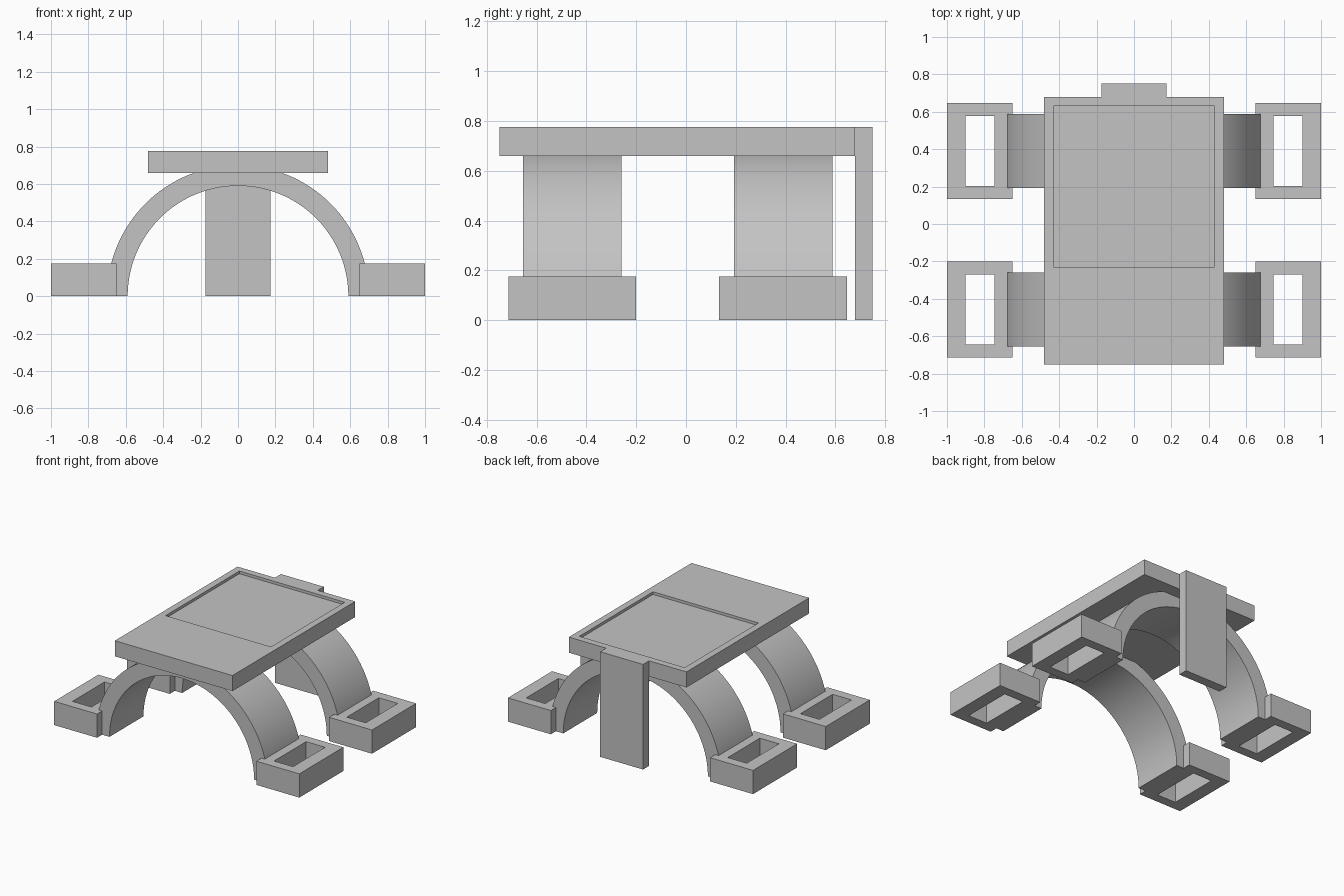
import bpy
import bmesh
from math import cos, sin, pi, radians

default = bpy.data.objects.get("Cube")
if default:
    bpy.data.objects.remove(default, do_unlink=True)

GREY = (0.55, 0.55, 0.55, 1.0)
grey = bpy.data.materials.new("plain grey")
grey.use_nodes = True
grey.diffuse_color = GREY
grey.node_tree.nodes["Principled BSDF"].inputs["Base Color"].default_value = GREY


def finish(name, bm):
    bmesh.ops.recalc_face_normals(bm, faces=bm.faces)
    mesh = bpy.data.meshes.new(name)
    bm.to_mesh(mesh)
    bm.free()
    mesh.materials.append(grey)
    obj = bpy.data.objects.new(name, mesh)
    bpy.context.collection.objects.link(obj)
    return obj


def activate(obj):
    bpy.ops.object.select_all(action="DESELECT")
    obj.select_set(True)
    bpy.context.view_layer.objects.active = obj


def box(name, xs, ys, zs):
    """Box given by its (low, high) extent on each axis."""
    bm = bmesh.new()
    bmesh.ops.create_cube(bm, size=1)
    for v in bm.verts:
        v.co = [(low + high) / 2 + c * (high - low)
                for c, (low, high) in zip(v.co, (xs, ys, zs))]
    return finish(name, bm)


def cut(obj, xs, ys, zs):
    """Subtract a box from the object."""
    cutter = box("cutter", xs, ys, zs)
    cutter.hide_render = True
    mod = obj.modifiers.new("cut", "BOOLEAN")
    mod.operation = "DIFFERENCE"
    mod.solver = "EXACT"
    mod.object = cutter
    activate(obj)
    bpy.ops.object.modifier_apply(modifier=mod.name)
    bpy.data.objects.remove(cutter, do_unlink=True)


def arch(name, inner, outer, ys, steps=64):
    """Half ring in the xz plane, extruded along y."""
    bm = bmesh.new()
    rings = []
    for i in range(steps + 1):
        a = pi * i / steps
        rings.append([bm.verts.new((r * cos(a), y, r * sin(a)))
                      for r, y in ((inner, ys[0]), (outer, ys[0]),
                                   (outer, ys[1]), (inner, ys[1]))])
    for a, b in zip(rings, rings[1:]):
        for k in range(4):
            n = (k + 1) % 4
            bm.faces.new((a[k], a[n], b[n], b[k]))
    bm.faces.new(rings[0])
    bm.faces.new(rings[-1])
    obj = finish(name, bm)
    activate(obj)
    bpy.ops.object.shade_smooth_by_angle(angle=radians(30))


# Table top with a shallow recessed panel
top = box("table_top", (-0.48, 0.48), (-0.75, 0.68), (0.66, 0.775))
cut(top, (-0.43, 0.43), (-0.23, 0.63), (0.755, 0.9))

# Upright board at the back
box("back_board", (-0.175, 0.175), (0.68, 0.75), (0, 0.775))

# Two arched legs, each standing in a pair of hollow block feet
for end, y in (("front", -0.457), ("back", 0.39)):
    arch(f"{end}_arch", 0.59, 0.70, (y - 0.198, y + 0.198))
    for side, s in (("left", 1), ("right", -1)):
        foot = box(f"{end}_{side}_foot", sorted((s * 0.65, s)),
                   (y - 0.257, y + 0.257), (0, 0.175))
        cut(foot, sorted((s * 0.745, s * 0.9)),
            (y - 0.187, y + 0.187), (-0.1, 0.3))
